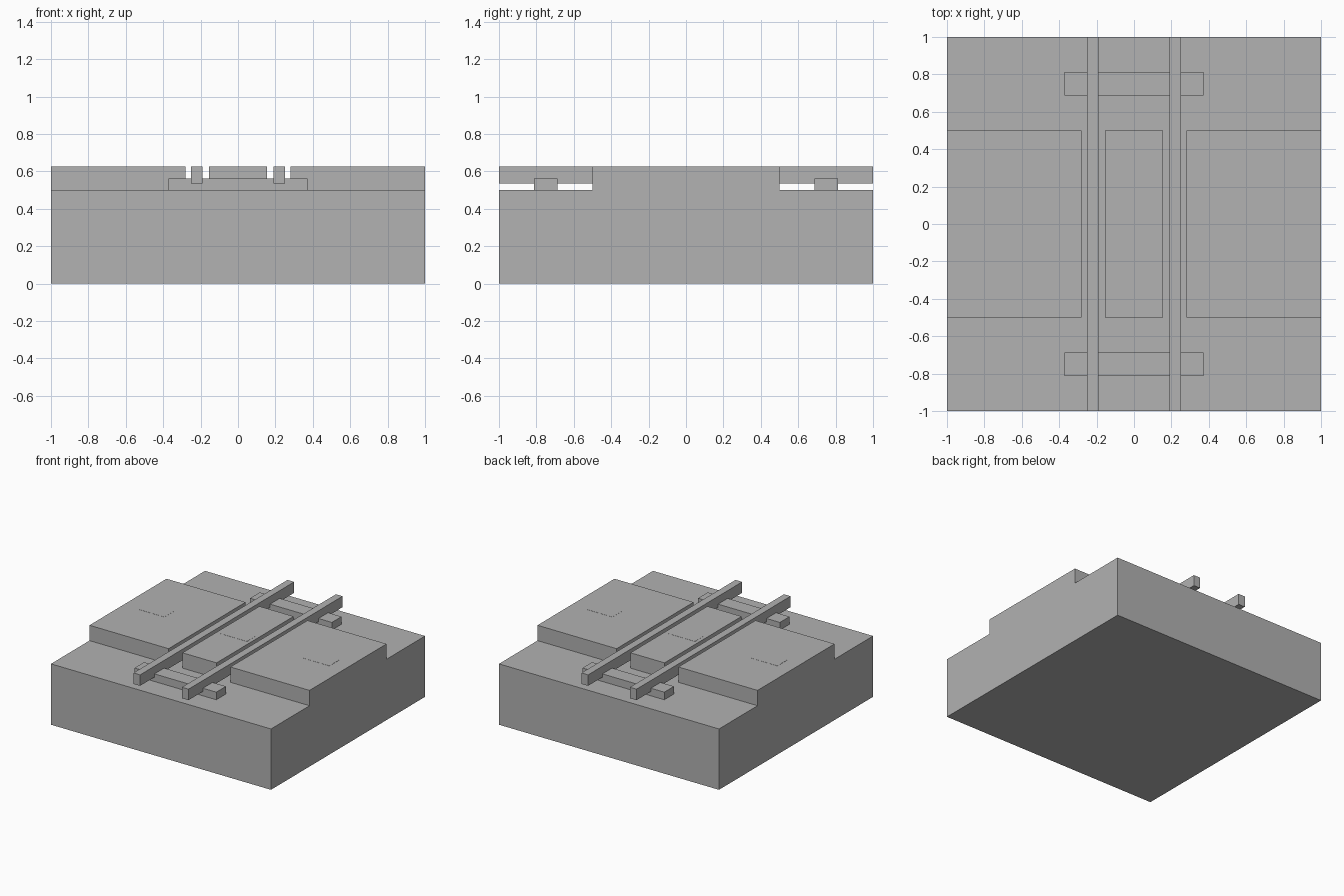
import bpy

# Remove the default cube
cube = bpy.data.objects.get("Cube")
if cube:
    bpy.data.objects.remove(cube, do_unlink=True)

# Single flat grey
GREY = (0.445, 0.445, 0.445, 1)
grey = bpy.data.materials.new("plain_grey")
grey.use_nodes = True
grey.diffuse_color = GREY
grey.node_tree.nodes["Principled BSDF"].inputs["Base Color"].default_value = GREY


def box(name, x, y, z):
    """Box spanning the (low, high) ranges on each axis."""
    spans = (x, y, z)
    bpy.ops.mesh.primitive_cube_add(size=1, location=[sum(s) / 2 for s in spans])
    obj = bpy.context.object
    obj.name = name
    obj.scale = [s[1] - s[0] for s in spans]
    bpy.ops.object.transform_apply(location=False, rotation=False, scale=True)
    obj.data.materials.append(grey)
    return obj


GROUND, TIE_TOP, ROAD_TOP = 0.5, 0.5625, 0.626
ROAD = (-0.5, 0.5)

# Ground block
box("ground_block", (-1, 1), (-1, 1), (0, GROUND))

# Road deck between the rails
box("road_centre", (-0.155, 0.155), ROAD, (GROUND, ROAD_TOP))

# Road sides and rails, mirrored left and right
for side, s in (("left", 1), ("right", -1)):
    def span(a, b):
        return tuple(sorted((s * a, s * b)))
    box(f"road_{side}", span(0.281, 1), ROAD, (GROUND, ROAD_TOP))
    box(f"rail_{side}", span(0.19, 0.25), (-1, 1), (0.536, ROAD_TOP))

# Sleepers at front and back
for end, y in (("front", -0.75), ("back", 0.75)):
    box(f"sleeper_{end}", (-0.372, 0.372), (y - 0.0625, y + 0.0625), (GROUND, TIE_TOP))

# Painted road dashes
for place, x in (("right", -0.75), ("centre", 0), ("left", 0.75)):
    box(f"road_dash_{place}", (x - 0.125, x + 0.125), (-0.0625, 0.0625),
        (ROAD_TOP - 0.002, ROAD_TOP + 0.001))
